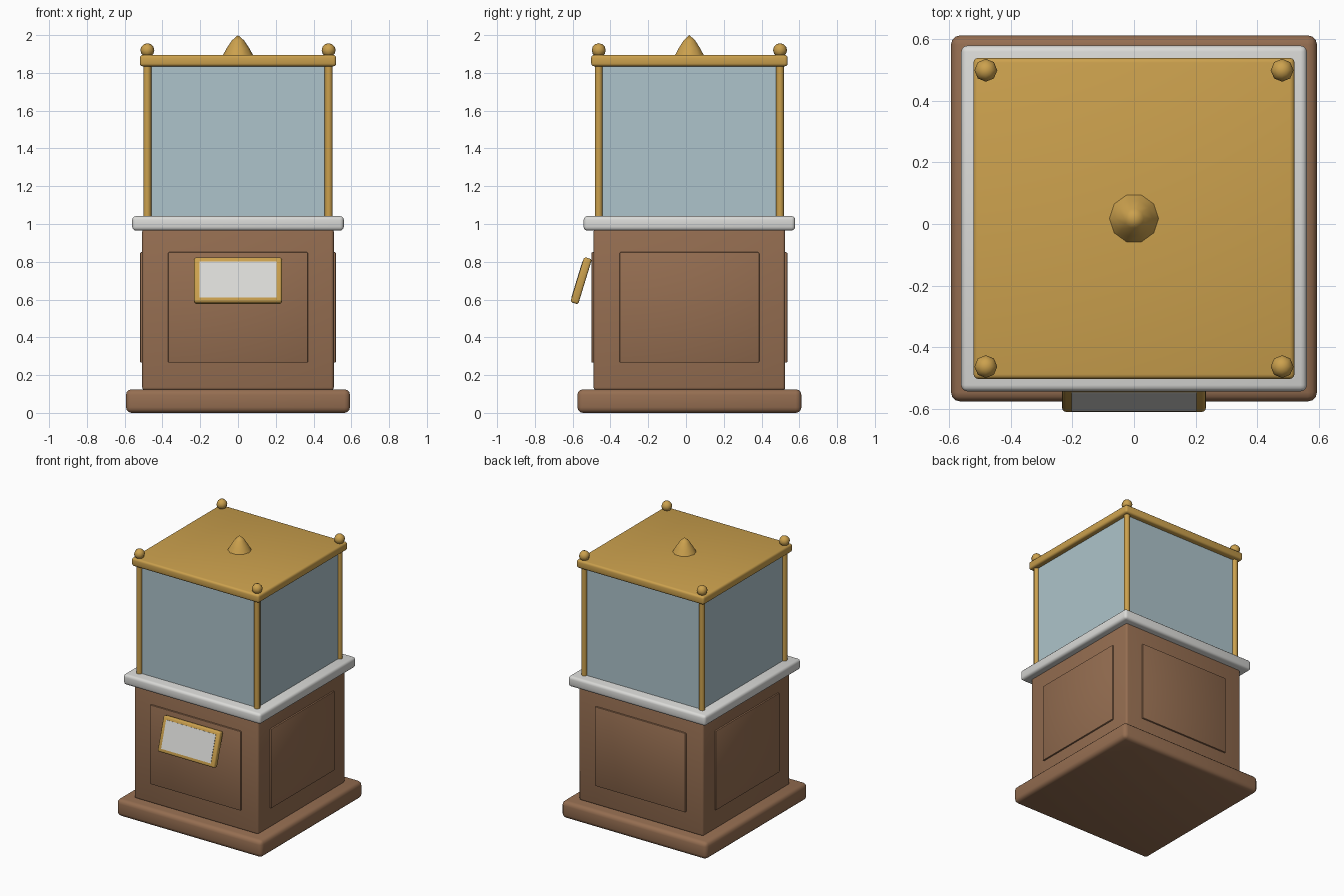
import bpy, bmesh, math
from mathutils import Matrix

if "Cube" in bpy.data.objects:
    bpy.data.objects.remove(bpy.data.objects["Cube"])

CY = 0.018  # cabinet centre in y (the tilted flap sticks out in front)


def material(name, rgb):
    m = bpy.data.materials.new(name)
    m.diffuse_color = (*rgb, 1)
    m.use_nodes = True
    m.node_tree.nodes["Principled BSDF"].inputs["Base Color"].default_value = m.diffuse_color
    return m


WOOD = material("brown wood", (0.30, 0.155, 0.082))
GOLD = material("gold metal", (0.60, 0.355, 0.075))
STEEL = material("pale steel", (0.70, 0.70, 0.68))
GLASS = material("blue glass", (0.42, 0.55, 0.595))


def finish(name, bm, mat, matrix=Matrix(), angle=30):
    bmesh.ops.recalc_face_normals(bm, faces=bm.faces)
    mesh = bpy.data.meshes.new(name)
    bm.to_mesh(mesh)
    bm.free()
    mesh.materials.append(mat)
    ob = bpy.data.objects.new(name, mesh)
    bpy.context.collection.objects.link(ob)
    ob.matrix_world = matrix
    bpy.context.view_layer.objects.active = ob
    ob.select_set(True)
    bpy.ops.object.shade_smooth_by_angle(angle=math.radians(angle))
    ob.select_set(False)
    return ob


def box(name, size, centre, mat, bevel=0.0, segments=3, tilt=0.0):
    bm = bmesh.new()
    bmesh.ops.create_cube(bm, size=1)
    bmesh.ops.scale(bm, vec=size, verts=bm.verts)
    if bevel:
        bmesh.ops.bevel(bm, geom=bm.edges[:], offset=bevel, segments=segments,
                        profile=0.5, affect='EDGES')
    return finish(name, bm, mat,
                  Matrix.Translation(centre) @ Matrix.Rotation(tilt, 4, 'X'))


def slab(name, half, z0, z1, mat, bevel=0.0):
    return box(name, (2 * half, 2 * half, z1 - z0), (0, CY, (z0 + z1) / 2), mat, bevel)


# Cabinet, counter, glass case and roof
slab("plinth", 0.593, 0.0, 0.125, WOOD, 0.03)
slab("cabinet", 0.507, 0.12, 0.975, WOOD, 0.015)
slab("counter", 0.56, 0.965, 1.042, STEEL, 0.02)
slab("glass_case", 0.48, 1.035, 1.85, GLASS)
slab("roof", 0.52, 1.835, 1.895, GOLD, 0.015)

# Raised panel on each cabinet side
for i in range(4):
    panel = box(f"side_panel_{i + 1}", (0.74, 0.025, 0.585), (0, 0, 0), WOOD, 0.006, 2)
    panel.matrix_world = (Matrix.Translation((0, CY, 0.558))
                          @ Matrix.Rotation(i * math.pi / 2, 4, 'Z')
                          @ Matrix.Translation((0, -0.506, 0)))

# Corner posts with ball finials
for sx in (-1, 1):
    for sy in (-1, 1):
        tag = ("left" if sx < 0 else "right") + ("_front" if sy < 0 else "_back")
        x, y = 0.48 * sx, CY + 0.48 * sy
        bm = bmesh.new()
        bmesh.ops.create_cone(bm, cap_ends=True, segments=8, radius1=0.021,
                              radius2=0.021, depth=0.81)
        finish("post_" + tag, bm, GOLD, Matrix.Translation((x, y, 1.44)), 50)
        bm = bmesh.new()
        bmesh.ops.create_uvsphere(bm, u_segments=8, v_segments=6, radius=0.037)
        finish("ball_" + tag, bm, GOLD, Matrix.Translation((x, y, 1.92)), 50)

# Pointed roof finial, turned from a profile
bm = bmesh.new()
profile = [(0, 1.885), (0.085, 1.885), (0.06, 1.93), (0.032, 1.972), (0, 2.0)]
verts = [bm.verts.new((r, 0, z)) for r, z in profile]
edges = [bm.edges.new(pair) for pair in zip(verts, verts[1:])]
bmesh.ops.spin(bm, geom=verts + edges, axis=(0, 0, 1), cent=(0, 0, 0),
               angle=2 * math.pi, steps=10)
bmesh.ops.remove_doubles(bm, verts=bm.verts, dist=1e-4)
finish("roof_finial", bm, GOLD, Matrix.Translation((0, CY, 0)), 40)

# Tilted flap: gold frame with a pale plate
tilt = math.radians(-17)
centre = (0, -0.555, 0.70)
box("flap_frame", (0.465, 0.043, 0.25), centre, GOLD, 0.012, 3, tilt)
plate = box("flap_plate", (0.405, 0.008, 0.2), centre, STEEL, 0, 1, tilt)
plate.matrix_world = plate.matrix_world @ Matrix.Translation((0, -0.020, 0))
